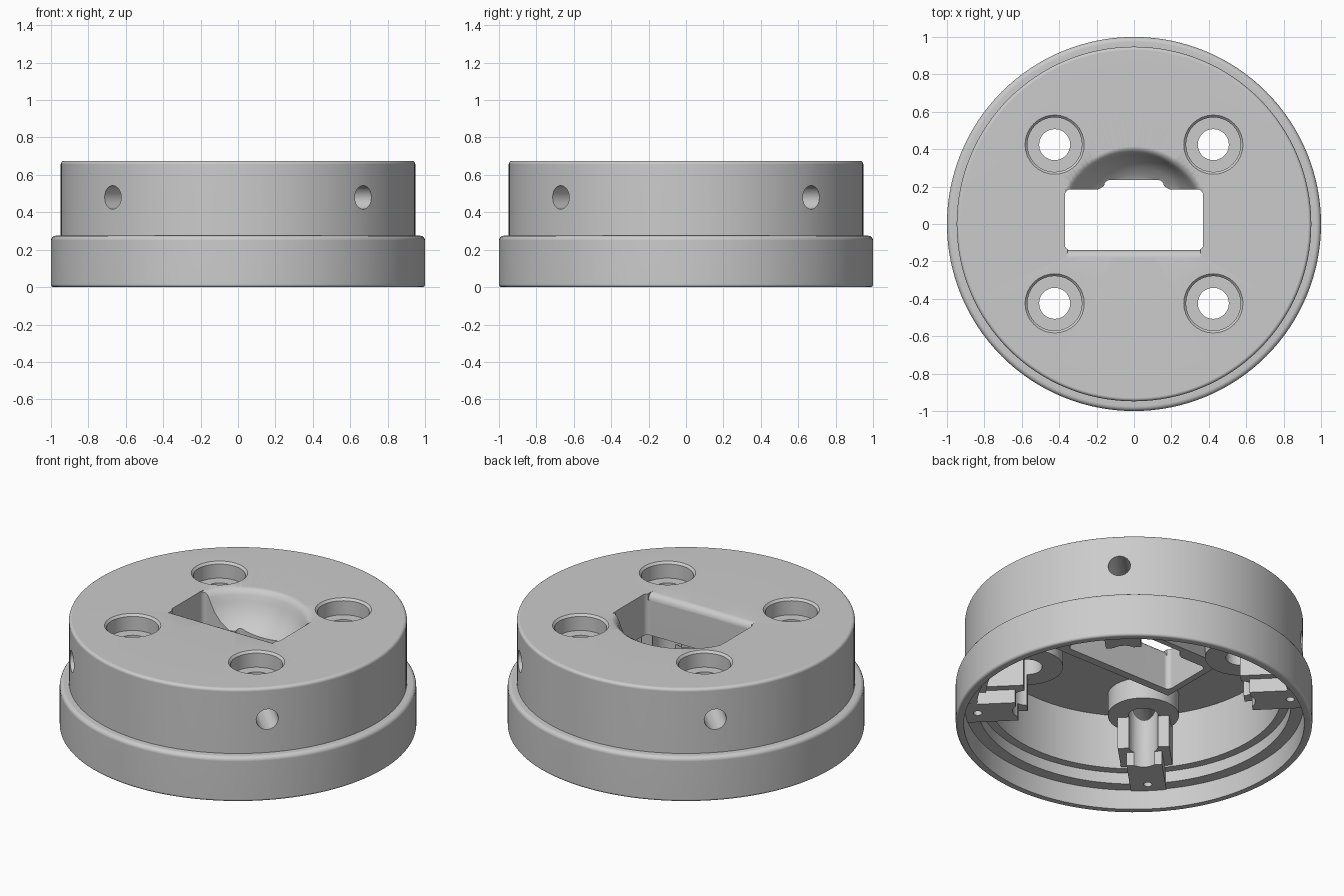
import bpy, bmesh, math
from mathutils import Matrix

cube = bpy.data.objects.get("Cube")
if cube:
    bpy.data.objects.remove(cube, do_unlink=True)

grey = bpy.data.materials.new("plain grey")
grey.use_nodes = True
grey.diffuse_color = (0.6, 0.6, 0.6, 1)
grey.node_tree.nodes["Principled BSDF"].inputs["Base Color"].default_value = grey.diffuse_color

DIAGONALS = [math.radians(45 + 90 * i) for i in range(4)]
BOLT_R = 0.6


def finish(bm, name, matrix=Matrix()):
    bmesh.ops.remove_doubles(bm, verts=bm.verts, dist=1e-5)
    bmesh.ops.recalc_face_normals(bm, faces=bm.faces)
    mesh = bpy.data.meshes.new(name)
    bm.to_mesh(mesh)
    bm.free()
    mesh.transform(matrix)
    mesh.materials.append(grey)
    ob = bpy.data.objects.new(name, mesh)
    bpy.context.collection.objects.link(ob)
    return ob


def lathe(name, profile, steps, matrix=Matrix()):
    """Closed (radius, height) outline spun round z."""
    bm = bmesh.new()
    vs = [bm.verts.new((r, 0, z)) for r, z in profile]
    es = [bm.edges.new((a, b)) for a, b in zip(vs, vs[1:] + vs[:1])]
    bmesh.ops.spin(bm, geom=vs + es, cent=(0, 0, 0), axis=(0, 0, 1),
                   angle=math.tau, steps=steps, use_duplicate=False)
    return finish(bm, name, matrix)


def prism(name, outline, low, high, matrix=Matrix()):
    """Outline in the local xy plane, extruded along local z."""
    bm = bmesh.new()
    face = bm.faces.new([bm.verts.new((x, y, low)) for x, y in outline])
    top = bmesh.ops.extrude_face_region(bm, geom=[face])["geom"]
    bmesh.ops.translate(bm, vec=(0, 0, high - low),
                        verts=[g for g in top if isinstance(g, bmesh.types.BMVert)])
    return finish(bm, name, matrix)


def rect(x0, x1, y0, y1):
    return [(x0, y0), (x1, y0), (x1, y1), (x0, y1)]


def arc(cx, cy, r, start, end, n=4):
    angles = [math.radians(start + (end - start) * i / n) for i in range(n + 1)]
    return [(cx + r * math.cos(a), cy + r * math.sin(a)) for a in angles]


def combine(target, tool, operation):
    mod = target.modifiers.new(operation, "BOOLEAN")
    mod.operation, mod.solver, mod.object = operation, "EXACT", tool
    bpy.context.view_layer.objects.active = target
    bpy.ops.object.modifier_apply(modifier=mod.name)
    bpy.data.objects.remove(tool, do_unlink=True)


# Hollow two-step cap with stepped inner ledges
profile = ([(0.955, 0)] + arc(0.985, 0.015, 0.015, -90, 0)
           + arc(0.975, 0.25, 0.025, 0, 90) + [(0.948, 0.275)]
           + arc(0.93, 0.657, 0.018, 0, 90) + [(0, 0.675), (0, 0.53)]
           + [(0.83, 0.53), (0.83, 0.19), (0.88, 0.19), (0.88, 0.12), (0.95, 0.12)])
cap = lathe("mounting_cap", profile, 128)

# Funnel housing hanging under the middle of the top plate
yz_to_world = Matrix(((0, 0, 1, 0), (1, 0, 0, 0), (0, 1, 0, 0), (0, 0, 0, 1)))
combine(cap, prism("funnel_housing",
                   [(-0.19, 0.42), (0.27, 0.42), (0.44, 0.545), (-0.19, 0.545)],
                   -0.41, 0.41, yz_to_world), "UNION")

# Bolt pads, bosses and screw feet on the four diagonals
for a in DIAGONALS:
    turn = Matrix.Rotation(a, 4, "Z")
    at_bolt = turn @ Matrix.Translation((BOLT_R, 0, 0))
    combine(cap, lathe("bolt_pad", [(0, 0.4), (0.2, 0.4), (0.2, 0.54), (0, 0.54)],
                       32, at_bolt), "UNION")
    combine(cap, prism("boss", rect(0.61, 0.9, -0.145, 0.145), 0.2, 0.55, turn), "UNION")
    combine(cap, prism("screw_foot", rect(0.66, 0.965, -0.1, 0.1), 0.115, 0.24, turn), "UNION")

# Counterbored bolt holes, radial holes and small screw holes
for a in DIAGONALS:
    turn = Matrix.Rotation(a, 4, "Z")
    at_bolt = turn @ Matrix.Translation((BOLT_R, 0, 0))
    combine(cap, lathe("bolt_cutter",
                       [(0, -0.1), (0.083, -0.1), (0.083, 0.575), (0.146, 0.575),
                        (0.146, 0.662), (0.165, 0.682), (0, 0.682)], 32, at_bolt), "DIFFERENCE")
    sideways = turn @ Matrix.Translation((0, 0, 0.48)) @ Matrix.Rotation(math.pi / 2, 4, "Y")
    combine(cap, lathe("radial_cutter", [(0, 0.6), (0.063, 0.6), (0.063, 1.1), (0, 1.1)],
                       24, sideways), "DIFFERENCE")
    combine(cap, lathe("screw_cutter", [(0, 0), (0.024, 0), (0.024, 0.25), (0, 0.25)],
                       16, turn @ Matrix.Translation((0.88, 0, 0))), "DIFFERENCE")

# Central slot with rounded corners and a shallow notch at the back
slot = (arc(-0.34, -0.11, 0.03, 180, 270) + arc(0.34, -0.11, 0.03, 270, 360)
        + arc(0.34, 0.155, 0.03, 0, 90) + [(0.19, 0.185), (0.165, 0.2)]
        + arc(0.13, 0.205, 0.03, 0, 90) + arc(-0.13, 0.205, 0.03, 90, 180)
        + [(-0.165, 0.2), (-0.19, 0.185)] + arc(-0.34, 0.155, 0.03, 90, 180))
combine(cap, prism("slot_cutter", slot, 0.1, 0.9), "DIFFERENCE")

# Softened front edge of the slot
combine(cap, prism("edge_cutter", [(-0.1, 0.7), (-0.18, 0.7)]
                   + arc(-0.18, 0.635, 0.04, 90, 0, 5) + [(-0.1, 0.635)],
                   -0.355, 0.355, yz_to_world), "DIFFERENCE")

# Bowl-shaped scoop behind the slot
bowl = lathe("scoop_cutter", [(0, 0.43), (0.14, 0.435), (0.2, 0.445), (0.26, 0.47),
                              (0.31, 0.51), (0.345, 0.56), (0.365, 0.605), (0.378, 0.64),
                              (0.392, 0.662), (0.415, 0.675), (0.43, 0.69), (0, 0.69)], 96)
combine(bowl, prism("scoop_limit", rect(-0.368, 0.368, 0.05, 0.6), 0.2, 0.9), "INTERSECT")
combine(cap, bowl, "DIFFERENCE")

# Smooth shading with crisp edges and flat large faces
bpy.ops.object.select_all(action="DESELECT")
cap.select_set(True)
bpy.context.view_layer.objects.active = cap
bpy.ops.object.shade_smooth_by_angle(angle=math.radians(30))
flatten = cap.modifiers.new("flat_faces", "WEIGHTED_NORMAL")
flatten.keep_sharp = True
